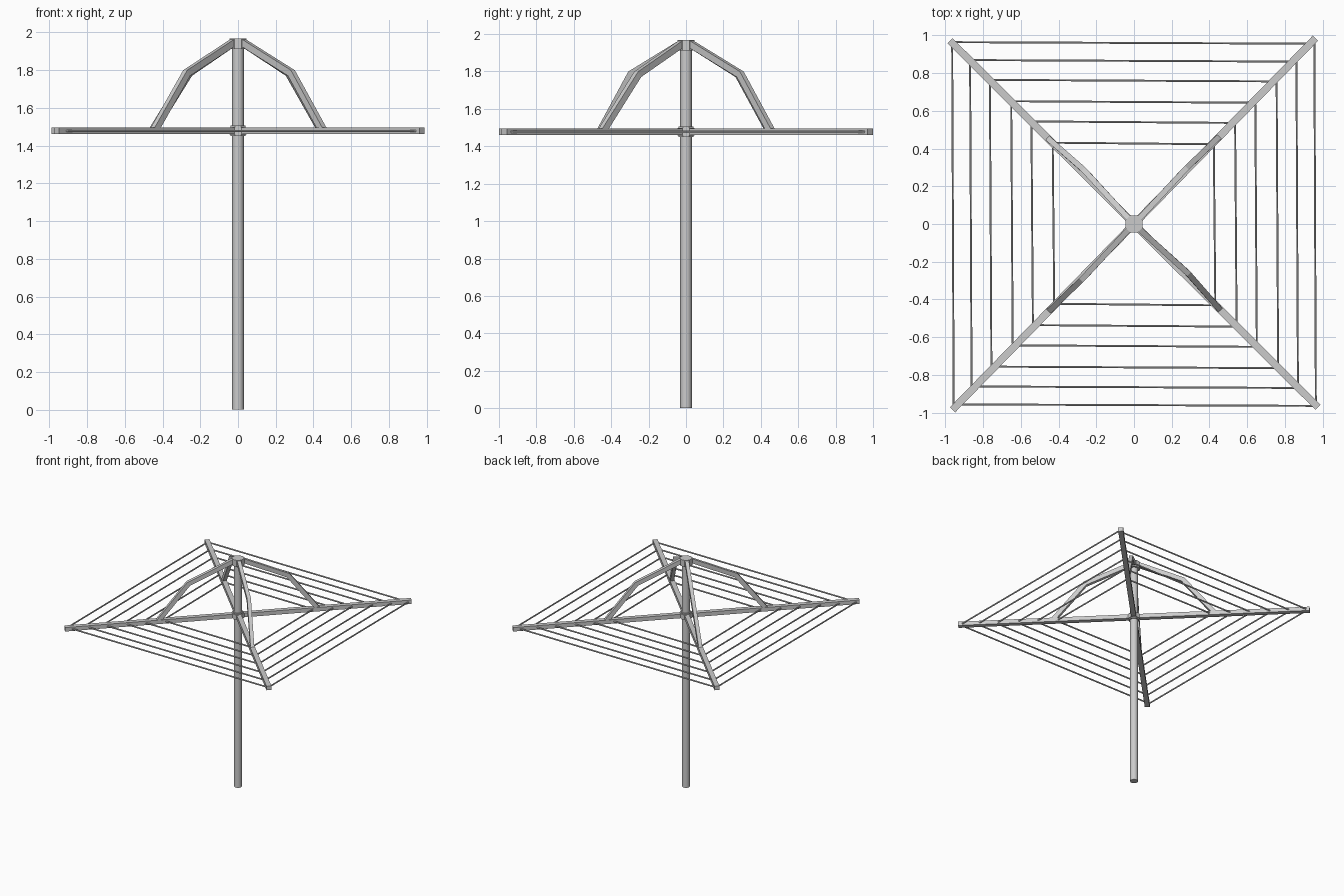
import bpy, bmesh, math
from mathutils import Vector

if "Cube" in bpy.data.objects:
    bpy.data.objects.remove(bpy.data.objects["Cube"])


def make_object(name, bm):
    bmesh.ops.recalc_face_normals(bm, faces=bm.faces)
    mesh = bpy.data.meshes.new(name)
    bm.to_mesh(mesh)
    bm.free()
    ob = bpy.data.objects.new(name, mesh)
    bpy.context.collection.objects.link(ob)
    return ob


def prism(name, sides, radius, z0, z1, turn=0.0):
    bm = bmesh.new()
    ring = [bm.verts.new((radius * math.cos(turn + 2 * math.pi * i / sides),
                          radius * math.sin(turn + 2 * math.pi * i / sides), z0))
            for i in range(sides)]
    face = bm.faces.new(ring)
    out = bmesh.ops.extrude_face_region(bm, geom=[face])
    top = [v for v in out["geom"] if isinstance(v, bmesh.types.BMVert)]
    bmesh.ops.translate(bm, verts=top, vec=(0, 0, z1 - z0))
    return make_object(name, bm)


def sweep(bm, points, width, height, sides=4):
    """Sweep a box or round section along a path, mitred at the bends."""
    pts = [Vector(p) for p in points]
    dirs = [(b - a).normalized() for a, b in zip(pts, pts[1:])]
    if sides == 4:
        section = [(-.5, -.5), (.5, -.5), (.5, .5), (-.5, .5)]
    else:
        section = [(.5 * math.cos(2 * math.pi * i / sides),
                    .5 * math.sin(2 * math.pi * i / sides)) for i in range(sides)]
    rings = []
    for i, p in enumerate(pts):
        d0, d1 = dirs[max(i - 1, 0)], dirs[min(i, len(dirs) - 1)]
        d = (d0 + d1).normalized()
        side = d.cross(Vector((0, 0, 1))).normalized()
        up = side.cross(d) / d.dot(d0)
        rings.append([bm.verts.new(p + side * u * width + up * v * height)
                      for u, v in section])
    for a, b in zip(rings, rings[1:]):
        for j in range(sides):
            k = (j + 1) % sides
            bm.faces.new((a[j], a[k], b[k], b[j]))
    bm.faces.new(rings[0])
    bm.faces.new(rings[-1])


ARM_Z = 1.478
EIGHTH = math.pi / 8

# Central pole, top cap and arm hub
pole = prism("pole", 16, 0.031, 0, 1.95)
for p in pole.data.polygons:
    p.use_smooth = len(p.vertices) == 4
prism("top_cap", 8, 0.050, 1.912, 1.968, EIGHTH)
prism("arm_hub", 8, 0.042, 1.450, 1.506, EIGHTH)
prism("hub_flange", 8, 0.050, 1.459, 1.497, EIGHTH)

# Four arms with bent braces
tips = [(0.962, 0.985), (-0.976, 0.972), (-0.962, -0.985), (0.976, -0.972)]
knees = [(0.272, 0.29), (-0.262, 0.283), (-0.272, -0.29), (0.283, -0.258)]
for i, ((tx, ty), (kx, ky)) in enumerate(zip(tips, knees), 1):
    bm = bmesh.new()
    sweep(bm, [(tx * .02, ty * .02, ARM_Z), (tx, ty, ARM_Z)], 0.039, 0.034)
    make_object(f"arm_{i}", bm)
    bm = bmesh.new()
    sweep(bm, [(tx * .025, ty * .025, 1.948), (kx, ky, 1.785),
               (tx * .463, ty * .463, ARM_Z)], 0.030, 0.036)
    make_object(f"brace_{i}", bm)

# Square loops of washing line strung between the arms
for n, r in enumerate([0.427, 0.54, 0.647, 0.76, 0.865, 0.96], 1):
    a, b = r - 0.004, r + 0.004
    corners = [(a, a), (-b, b), (-a, -a), (b, -b)]
    bm = bmesh.new()
    for i in range(4):
        p, q = corners[i], corners[(i + 1) % 4]
        sweep(bm, [(*p, ARM_Z), (*q, ARM_Z)], 0.010, 0.013, 6)
    make_object(f"washing_line_{n}", bm)
